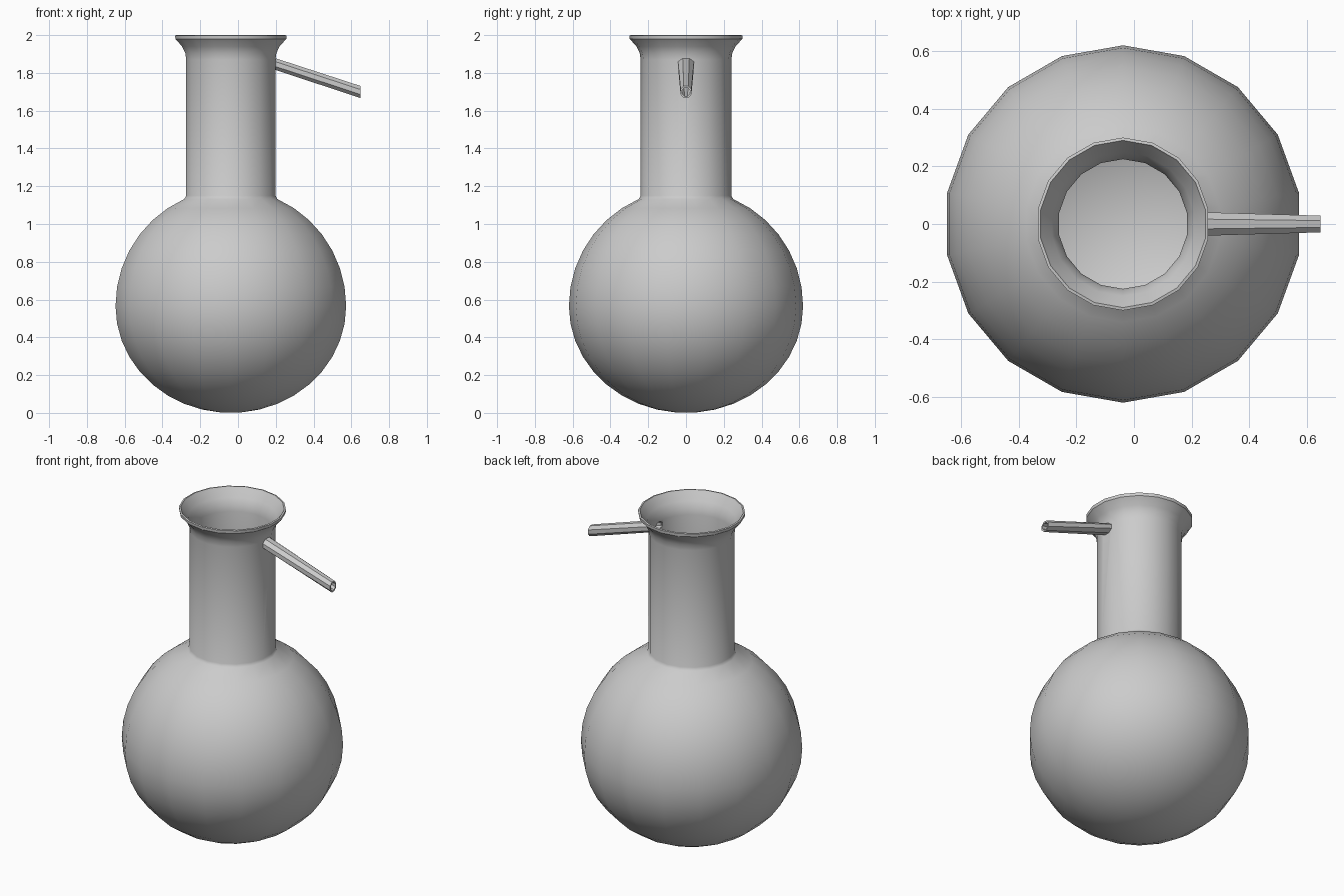
import bpy, bmesh
from math import sin, cos, pi, radians, sqrt

if "Cube" in bpy.data.objects:
    bpy.data.objects.remove(bpy.data.objects["Cube"])

CX = -0.038   # axis of the flask body


def finish(bm, name):
    bmesh.ops.recalc_face_normals(bm, faces=bm.faces[:])
    me = bpy.data.meshes.new(name)
    bm.to_mesh(me)
    bm.free()
    ob = bpy.data.objects.new(name, me)
    bpy.context.collection.objects.link(ob)
    return ob


def loft(bm, rings, closed=False):
    """Bridge successive rings of vertices with quads."""
    pairs = list(zip(rings, rings[1:]))
    if closed:
        pairs.append((rings[-1], rings[0]))
    for a, b in pairs:
        n = len(a)
        for i in range(n):
            j = (i + 1) % n
            bm.faces.new((a[i], a[j], b[j], b[i]))


def smooth(ob, angle):
    bpy.ops.object.select_all(action='DESELECT')
    ob.select_set(True)
    bpy.context.view_layer.objects.active = ob
    bpy.ops.object.shade_smooth_by_angle(angle=radians(angle))


def bulb(radius, low, start, r_neck, zc=0.565, n=16):
    """Round bulb profile, slightly flattened below the equator."""
    top = pi / 2 - math_asin(r_neck / radius)
    pts = []
    for i in range(n + 1):
        t = start + (top - start) * i / n
        pts.append((radius * cos(t), zc + (low if t < 0 else radius) * sin(t)))
    return pts


def math_asin(v):
    from math import asin
    return asin(v)


# flask: outer profile upward, then the inner wall back down
start = -pi / 2 + 0.085
outer = bulb(0.62, 0.565, start, 0.25) + [
    (0.24, 1.15), (0.24, 1.87), (0.245, 1.905), (0.262, 1.94), (0.298, 1.98), (0.30, 1.998)]
inner = bulb(0.605, 0.55, start, 0.235) + [
    (0.225, 1.15), (0.225, 1.875), (0.232, 1.91), (0.25, 1.948), (0.284, 1.99), (0.29, 2.0)]
SIDES = 18
bm = bmesh.new()
rings = [[bm.verts.new((CX + r * cos(2 * pi * (k + 0.5) / SIDES),
                        r * sin(2 * pi * (k + 0.5) / SIDES), z))
          for k in range(SIDES)] for r, z in outer + inner[::-1]]
loft(bm, rings)
bm.faces.new(rings[0])
bm.faces.new(rings[-1])
flask = finish(bm, "flask_body")


# side arm: octagonal rings in upright planes, sloping down from the neck
def arm_ring(bm, x, k):
    t = (x - 0.2) / 0.445
    zc, ry, rz = 1.846 - 0.146 * t, 0.042 - 0.013 * t, 0.031 + 0.001 * t
    s = k / cos(pi / 8)
    return [bm.verts.new((x, s * ry * cos(2 * pi * (i + 0.5) / 8),
                          zc + s * rz * sin(2 * pi * (i + 0.5) / 8))) for i in range(8)]


bm = bmesh.new()
loft(bm, [arm_ring(bm, x, k) for x, k in
          ((0.19, 1), (0.648, 1), (0.648, 0.72), (0.19, 0.72))], closed=True)
arm = finish(bm, "side_arm")

# hole through the neck wall into the arm
bm = bmesh.new()
ends = [arm_ring(bm, 0.1, 0.74), arm_ring(bm, 0.26, 0.74)]
loft(bm, ends)
for e in ends:
    bm.faces.new(e)
cutter = finish(bm, "arm_hole_cutter")
cutter.hide_render = True
mod = flask.modifiers.new("arm_hole", 'BOOLEAN')
mod.operation = 'DIFFERENCE'
mod.solver = 'EXACT'
mod.object = cutter
bpy.context.view_layer.objects.active = flask
bpy.ops.object.modifier_apply(modifier=mod.name)
bpy.data.objects.remove(cutter)

smooth(flask, 35)
smooth(arm, 30)
